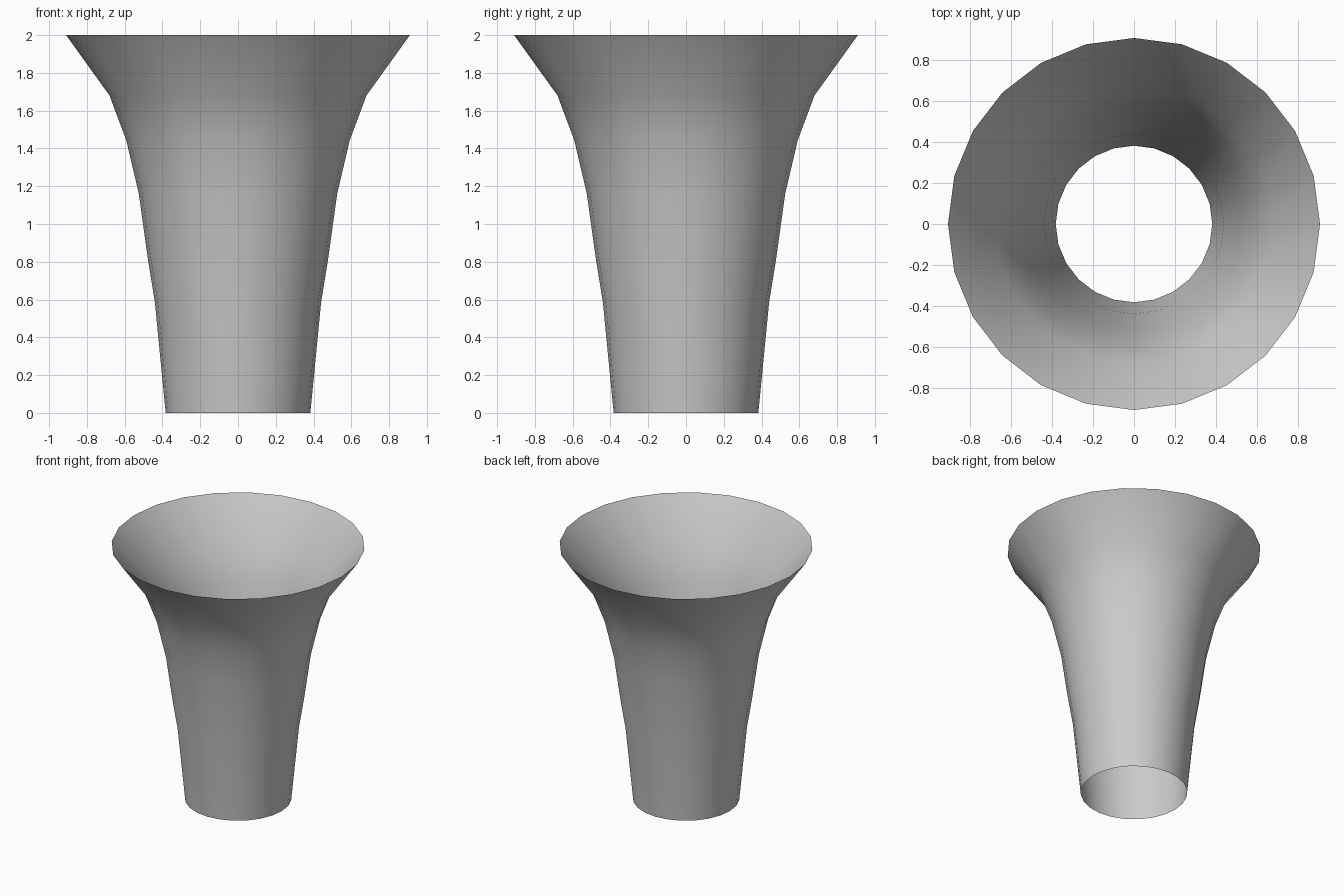
import bpy, bmesh
from math import cos, sin, pi

if "Cube" in bpy.data.objects:
    bpy.data.objects.remove(bpy.data.objects["Cube"])

SIDES = 24
# Flared wall profile: (radius, height)
PROFILE = [(0.383, 0), (0.44, 0.585), (0.478, 0.82), (0.525, 1.16),
           (0.592, 1.445), (0.68, 1.68), (0.91, 2.0)]

# Open-ended flared tube, a single thin wall
bm = bmesh.new()
rings = [[bm.verts.new((r * cos(2 * pi * i / SIDES), r * sin(2 * pi * i / SIDES), z))
          for i in range(SIDES)] for r, z in PROFILE]
for low, high in zip(rings, rings[1:]):
    for i in range(SIDES):
        j = (i + 1) % SIDES
        bm.faces.new((low[i], low[j], high[j], high[i])).smooth = True

mesh = bpy.data.meshes.new("flared_tube")
bm.to_mesh(mesh)
bm.free()
tube = bpy.data.objects.new("flared_tube", mesh)
bpy.context.collection.objects.link(tube)
